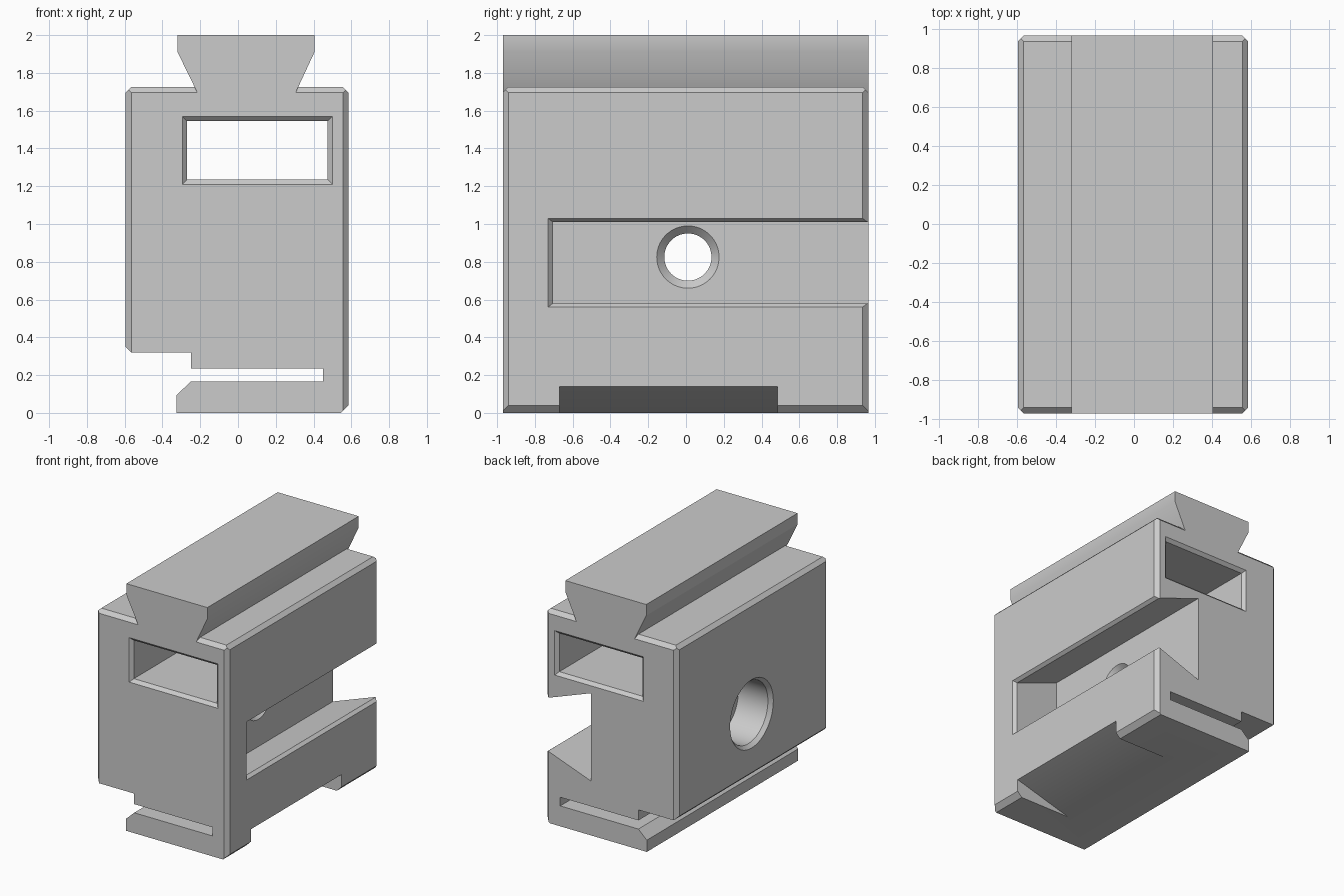
import bpy
import bmesh
from math import cos, sin, tau, radians

if "Cube" in bpy.data.objects:
    bpy.data.objects.remove(bpy.data.objects["Cube"])

grey = bpy.data.materials.new("plain_grey")
grey.use_nodes = True
color = (0.6, 0.6, 0.6, 1)
grey.diffuse_color = color
grey.node_tree.nodes["Principled BSDF"].inputs["Base Color"].default_value = color


def loft(name, rings):
    """Closed solid through rings with equal point counts."""
    bm = bmesh.new()
    loops = [[bm.verts.new(p) for p in ring] for ring in rings]
    n = len(loops[0])
    for a, b in zip(loops, loops[1:]):
        for i in range(n):
            j = (i + 1) % n
            bm.faces.new((a[i], a[j], b[j], b[i]))
    bm.faces.new(loops[0])
    bm.faces.new(loops[-1])
    bmesh.ops.recalc_face_normals(bm, faces=bm.faces)
    mesh = bpy.data.meshes.new(name)
    bm.to_mesh(mesh)
    bm.free()
    mesh.materials.append(grey)
    obj = bpy.data.objects.new(name, mesh)
    bpy.context.scene.collection.objects.link(obj)
    return obj


def place(axis, t, u, v):
    return {"x": (t, u, v), "y": (u, t, v), "z": (u, v, t)}[axis]


def prism(name, axis, points, start, end):
    return loft(name, [[place(axis, t, u, v) for u, v in points] for t in (start, end)])


def rect_loft(name, axis, sections):
    """Each section: position, u min, u max, v min, v max."""
    return loft(name, [[place(axis, t, u, v) for u, v in ((a, c), (b, c), (b, d), (a, d))]
                       for t, a, b, c, d in sections])


def boolean(target, tool, operation):
    mod = target.modifiers.new(operation, "BOOLEAN")
    mod.operation = operation
    mod.solver = "EXACT"
    mod.object = tool
    bpy.context.view_layer.objects.active = target
    bpy.ops.object.modifier_apply(modifier=mod.name)
    bpy.data.objects.remove(tool)


L, R, F, B, TOP, C = -0.595, 0.585, -0.97, 0.965, 1.725, 0.03

# Clamp body: front profile with the foot and slit
body = prism("clamp_body", "y", [
    (L, 0.35), (L + C, 0.32), (-0.25, 0.32), (-0.25, 0.235), (0.45, 0.235),
    (0.45, 0.165), (-0.25, 0.165), (-0.325, 0.095), (-0.325, 0), (0.545, 0),
    (R, 0.04), (R, TOP - C), (R - C, TOP), (L + C, TOP), (L, TOP - C)], F, B)

# Bevel the upright corners and the top end edges
plan = [(L, F + C), (L + C, F), (R - C, F), (R, F + C),
        (R, B - C), (R - C, B), (L + C, B), (L, B - C)]
boolean(body, prism("plan_tool", "z", plan, -0.1, 1.9), "INTERSECT")
side = [(F, -0.1), (B, -0.1), (B, TOP - C), (B - C, TOP), (F + C, TOP), (F, TOP - C)]
boolean(body, prism("side_tool", "x", side, -0.8, 0.8), "INTERSECT")

# Long window with flared ends
e = 0.025
wide, narrow = (-0.32, 0.525, 1.185, 1.595), (-0.27, 0.475, 1.235, 1.545)
boolean(body, rect_loft("window_tool", "y", [
    (F - e, *wide), (F + e, *narrow), (B - e, *narrow), (B + e, *wide)]), "DIFFERENCE")

# Undercut side channel, open at the back
mouth = (-0.73, 1.1, 0.56, 1.03)
boolean(body, rect_loft("channel_tool", "x", [
    (0.175, -0.705, 1.1, 0.44, 1.15), (R - e, -0.705, 1.1, 0.58, 1.01),
    (R, *mouth), (R + 0.1, *mouth)]), "DIFFERENCE")

# Stepped cross hole
steps = [(L - 0.01, 0.285), (L + C, 0.25), (-0.3, 0.25), (-0.3, 0.125),
         (0.135, 0.125), (0.175, 0.165), (0.25, 0.165)]
rings = [[(x, 0.01 + r * cos(tau * i / 64), 0.825 + r * sin(tau * i / 64))
          for i in range(64)] for x, r in steps]
boolean(body, loft("hole_tool", rings), "DIFFERENCE")

# Sloping relief under the foot
wedge = [(0.09, 0), (0.7, 0.173), (0.7, -0.1), (0.09, -0.1)]
boolean(body, prism("relief_tool", "y", wedge, -0.67, 0.485), "DIFFERENCE")

# Grooves beside the rail root
for sign, root in ((-1, -0.215), (1, 0.305)):
    groove = [(root, TOP - C), (root - sign * 0.05, TOP + 0.1),
              (root + sign * 0.02, TOP + 0.1), (root + sign * 0.02, TOP)]

# Dovetail rail
rail = prism("dovetail_rail", "y", [
    (-0.215, 1.695), (0.305, 1.695), (0.405, 1.91), (0.405, 2), (-0.32, 2), (-0.32, 1.91)], F, B)

for obj in (body, rail):
    bpy.ops.object.select_all(action="DESELECT")
    obj.select_set(True)
    bpy.context.view_layer.objects.active = obj
    bpy.ops.object.shade_smooth_by_angle(angle=radians(25))
